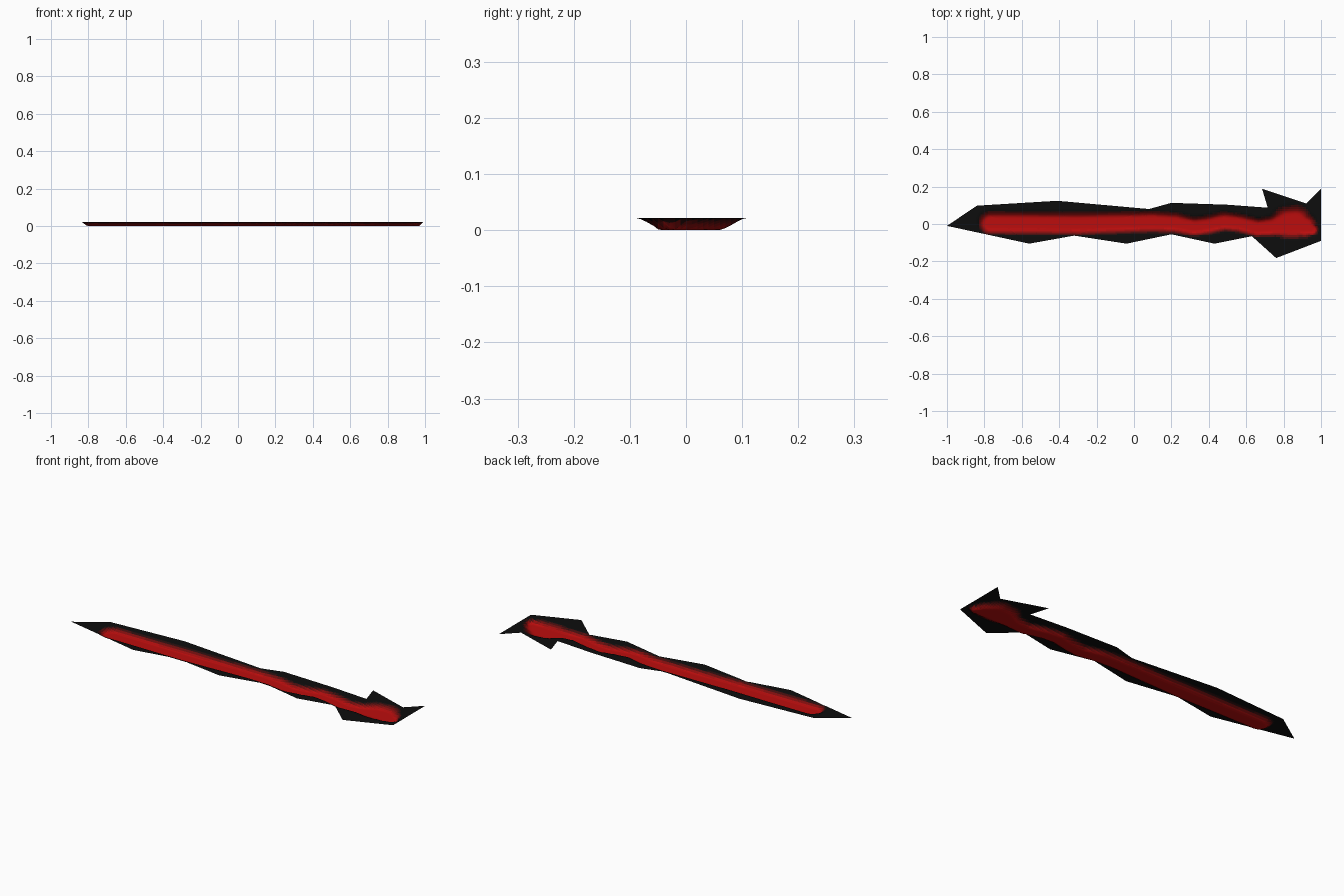
import bpy, bmesh
from mathutils import Vector

if "Cube" in bpy.data.objects:
    bpy.data.objects.remove(bpy.data.objects["Cube"])

RIM = 0.022   # height of the flat rim above the groove bottom
STEP = 0.01   # grid spacing

# jagged outline of the cracked ground patch
outline = [(-1, -.01), (-.56, -.105), (-.32, -.062), (-.04, -.105), (.2, -.055),
           (.43, -.105), (.63, -.065), (.76, -.182), (1, -.09), (1, .188),
           (.92, .11), (.685, .188), (.715, .087), (.5, .103), (.2, .113),
           (.08, .08), (-.41, .124), (-.84, .098)]

# glowing groove: x, y, radius where the groove meets the rim
path = [(-.77, .006, .07), (-.3, .002, .07), (.1, .012, .065), (.22, .006, .062),
        (.32, -.015, .058), (.40, -.004, .058), (.48, .014, .058), (.56, .005, .056),
        (.66, -.02, .056), (.74, -.012, .062), (.82, .008, .098), (.86, .01, .102),
        (.91, -.008, .075), (.95, -.028, .04)]


def depth(x, y):
    """0 on the rim, 1 on the groove floor."""
    p, best = Vector((x, y)), 9
    for (ax, ay, ar), (bx, by, br) in zip(path, path[1:]):
        a, d = Vector((ax, ay)), Vector((bx - ax, by - ay))
        t = min(1, max(0, (p - a).dot(d) / d.length_squared))
        best = min(best, (p - a - d * t).length / (ar + (br - ar) * t))
    s = min(1, max(0, (1 - best) / .55))
    return s * s * (3 - 2 * s)


# flat patch cut into a fine grid
bm = bmesh.new()
bm.faces.new([bm.verts.new((x, y, 0)) for x, y in outline])
bmesh.ops.triangulate(bm, faces=bm.faces[:])


def slice_grid(axis, lo, hi):
    normal = Vector((0, 0, 0))
    normal[axis] = 1
    for i in range(round((hi - lo) / STEP) + 1):
        bmesh.ops.bisect_plane(bm, geom=bm.verts[:] + bm.edges[:] + bm.faces[:],
                               dist=1e-6, plane_co=normal * (lo + i * STEP + .0003),
                               plane_no=normal)


slice_grid(1, -.11, .12)
slice_grid(0, -.85, .99)

# sink the groove, then colour the faces by depth
LEVELS = 10
for f in bm.faces:
    c = f.calc_center_median()
    f.material_index = round(depth(c.x, c.y) * (LEVELS - 1))
    f.smooth = True
for v in bm.verts:
    v.co.z = RIM * (1 - depth(v.co.x, v.co.y))

mesh = bpy.data.meshes.new("ground_crack")
for i in range(LEVELS):
    t = i / (LEVELS - 1)
    mat = bpy.data.materials.new(f"glow_{i}")
    mat.diffuse_color = (.004 + .5 * t ** 1.5, .004, .004, 1)
    mat.use_nodes = True
    mat.node_tree.nodes["Principled BSDF"].inputs["Base Color"].default_value = mat.diffuse_color
    mesh.materials.append(mat)
bm.normal_update()
if sum(f.normal.z for f in bm.faces) < 0:
    bmesh.ops.reverse_faces(bm, faces=bm.faces[:])
bm.to_mesh(mesh)
bm.free()
crack = bpy.data.objects.new("ground_crack", mesh)
bpy.context.collection.objects.link(crack)
